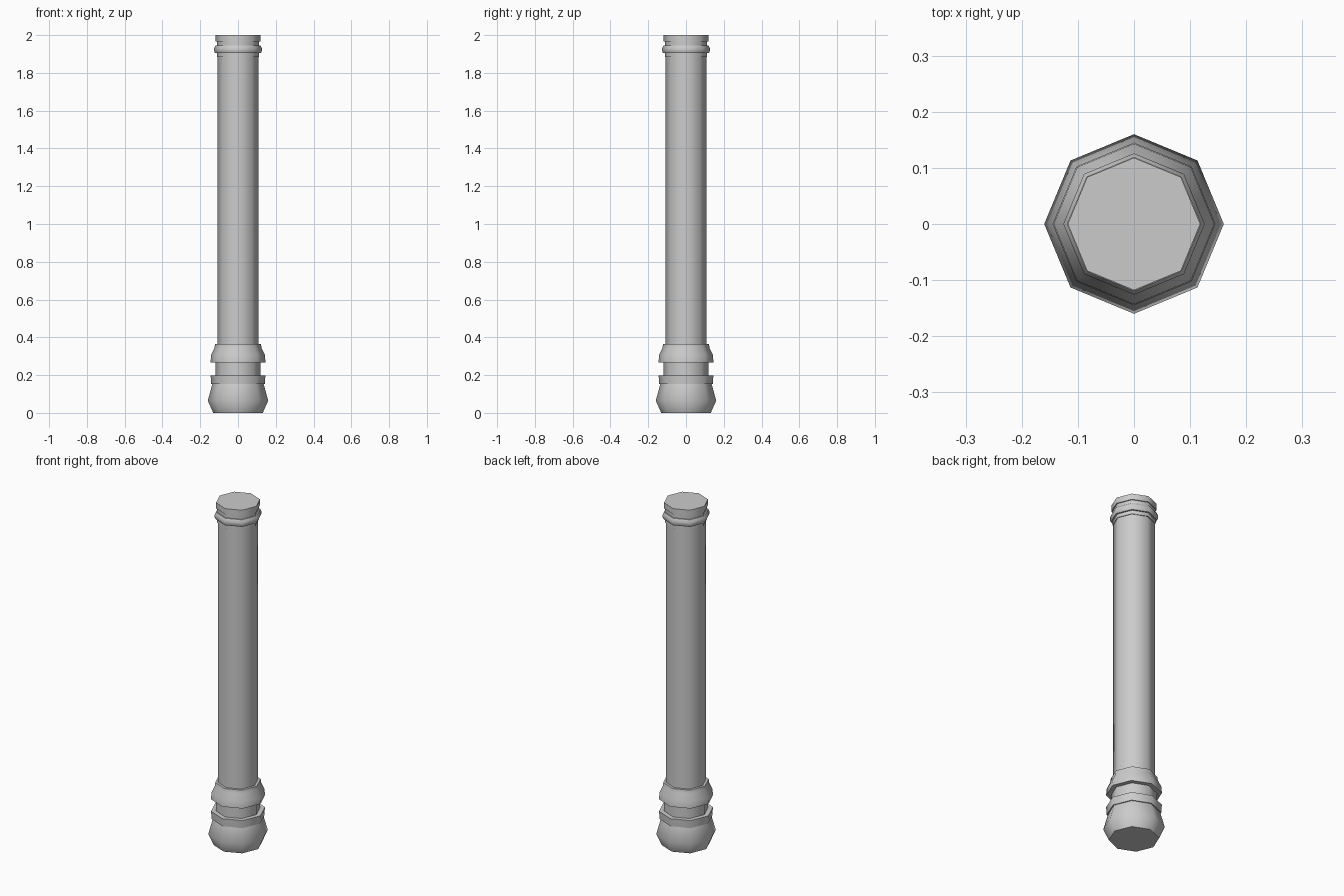
import bpy, bmesh, math

if "Cube" in bpy.data.objects:
    bpy.data.objects.remove(bpy.data.objects["Cube"])

SIDES = 8


def lathe(name, profile, cap_bottom=False, cap_top=False):
    """Turn an (r, z) profile, listed bottom to top, into an octagonal part."""
    bm = bmesh.new()
    rings = []
    for r, z in profile:
        rings.append([bm.verts.new((r * math.cos(i * math.tau / SIDES),
                                    r * math.sin(i * math.tau / SIDES), z))
                      for i in range(SIDES)])
    for low, high in zip(rings, rings[1:]):
        for i in range(SIDES):
            j = (i + 1) % SIDES
            bm.faces.new((low[i], low[j], high[j], high[i]))
    if cap_bottom:
        bm.faces.new(rings[0][::-1])
    if cap_top:
        bm.faces.new(rings[-1])
    mesh = bpy.data.meshes.new(name)
    bm.to_mesh(mesh)
    bm.free()
    obj = bpy.data.objects.new(name, mesh)
    bpy.context.collection.objects.link(obj)
    bpy.ops.object.select_all(action='DESELECT')
    obj.select_set(True)
    bpy.context.view_layer.objects.active = obj
    bpy.ops.object.shade_smooth_by_angle(angle=math.radians(50))
    return obj


# Bulging foot with a flat band above it
lathe("foot", [(0.131, 0), (0.16, 0.065), (0.136, 0.152), (0.142, 0.152),
               (0.145, 0.198), (0.119, 0.198)], cap_bottom=True)

# Neck and tapered collar
lathe("lower_collar", [(0.119, 0.198), (0.119, 0.268), (0.145, 0.268), (0.143, 0.305),
                       (0.124, 0.345), (0.122, 0.365), (0.108, 0.365)])

# Plain shaft
lathe("shaft", [(0.108, 0.365), (0.108, 1.883)])

# Rounded ring, thin neck and flat top disc
lathe("top_collar", [(0.108, 1.883), (0.112, 1.883), (0.112, 1.904), (0.121, 1.904),
                     (0.126, 1.916), (0.126, 1.93), (0.119, 1.944), (0.112, 1.944),
                     (0.112, 1.966), (0.118, 1.966), (0.118, 2.0)], cap_top=True)
